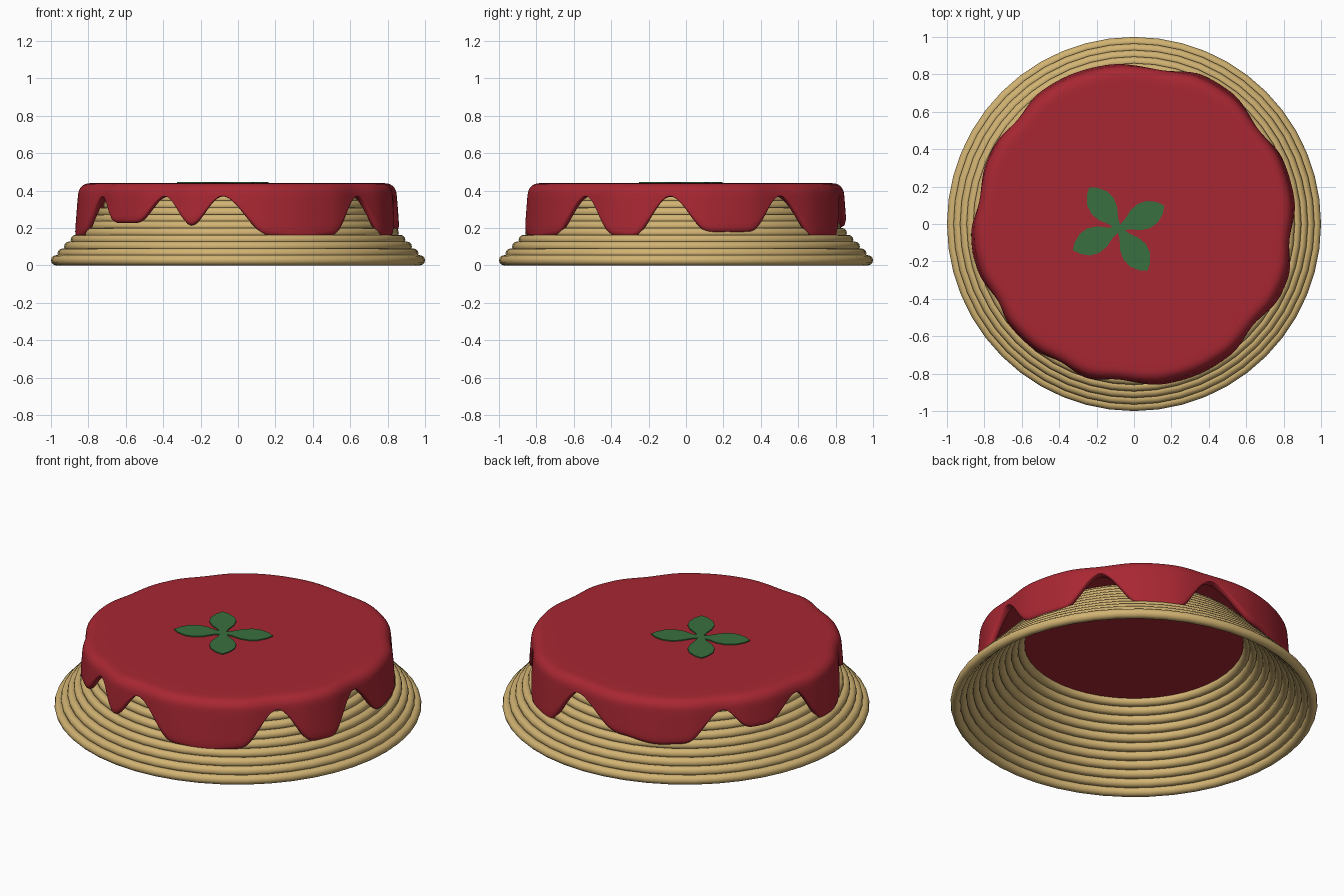
import bpy, bmesh, math

if "Cube" in bpy.data.objects:
    bpy.data.objects.remove(bpy.data.objects["Cube"])

def mat(name, rgb):
    m = bpy.data.materials.new(name)
    m.diffuse_color = (*rgb, 1)
    m.use_nodes = True
    m.node_tree.nodes["Principled BSDF"].inputs["Base Color"].default_value = m.diffuse_color
    return m

PASTA = mat("pasta yellow", (0.64, 0.45, 0.17))
RED = mat("tomato red", (0.39, 0.02, 0.032))
GREEN = mat("basil green", (0.04, 0.16, 0.05))

def make(name, bm, material):
    bmesh.ops.recalc_face_normals(bm, faces=bm.faces[:])
    me = bpy.data.meshes.new(name)
    bm.to_mesh(me)
    bm.free()
    ob = bpy.data.objects.new(name, me)
    bpy.context.collection.objects.link(ob)
    me.materials.append(material)
    return ob

# Stacked pasta rings, shrinking upwards
RINGS = 11
for i in range(RINGS):
    bpy.ops.mesh.primitive_torus_add(
        major_segments=48, minor_segments=12,
        major_radius=0.973 - 0.035 * i, minor_radius=0.027,
        location=(0, 0, 0.027 + 0.0365 * i))
    ob = bpy.context.object
    ob.name = f"pasta_ring_{i + 1}"
    ob.data.materials.append(PASTA)
    bpy.ops.object.shade_smooth()

# Sauce hem height by angle in degrees: drips and scallops
HEM = [(-170, .13), (-163, .16), (-150, .38), (-141, .23), (-129, .23),
       (-118, .38), (-107, .21), (-96, .38), (-79, .16), (-67, .14),
       (-54, .16), (-40, .38), (-27, .16), (-19, .15), (-6, .38),
       (8, .18), (24, .18), (37, .38), (53, .14), (65, .13), (80, .38),
       (100, .21), (114, .18), (125, .19), (139, .38), (149, .25),
       (157, .25), (171, .38), (184, .15), (190, .13)]

def hem(a):
    for (a0, z0), (a1, z1) in zip(HEM, HEM[1:]):
        if a0 <= a <= a1:
            t = (a - a0) / (a1 - a0)
            return z0 + (z1 - z0) * t * t * (3 - 2 * t)

def sauce_profile(a):
    zb = hem(a)
    drip = (0.38 - zb) / 0.25
    r = 0.835 + 0.025 * drip
    pts = [(0.3, 0.44), (0.6, 0.44), (r - 0.12, 0.44)]
    for k in range(5):                      # rounded shoulder
        b = math.radians(22.5 * k)
        pts.append((r - 0.06 + 0.06 * math.sin(b), 0.38 + 0.06 * math.cos(b)))
    for k in range(1, 5):                   # hanging skirt, flaring slightly
        t = k / 4
        pts.append((r + 0.02 * drip * t, 0.38 + (zb - 0.385) * t))
    return pts

# Sauce sheet
bm = bmesh.new()
N = 144
cols = []
for j in range(N):
    a = -170 + 360 * j / N
    c, s = math.cos(math.radians(a)), math.sin(math.radians(a))
    cols.append([bm.verts.new((r * c, r * s, z)) for r, z in sauce_profile(a)])
top = bm.verts.new((0, 0, 0.44))
for j in range(N):
    p, q = cols[j], cols[(j + 1) % N]
    bm.faces.new((top, p[0], q[0]))
    for k in range(len(p) - 1):
        bm.faces.new((p[k], p[k + 1], q[k + 1], q[k]))
sauce = make("tomato_sauce", bm, RED)
if sauce.data.polygons[0].normal.z < 0:
    sauce.data.flip_normals()
sauce.data.shade_smooth()
sol = sauce.modifiers.new("thickness", 'SOLIDIFY')
sol.thickness = 0.04
sol.offset = -1
sub = sauce.modifiers.new("smooth", 'SUBSURF')
sub.levels = sub.render_levels = 1

# Four flat basil leaves
HALF = [(0.0, 0.012), (0.05, 0.03), (0.10, 0.06), (0.15, 0.073),
        (0.20, 0.065), (0.245, 0.035)]
for n, ang in enumerate((27, 126, 205, 304)):
    bm = bmesh.new()
    outline = HALF + [(0.272, 0)] + [(x, -y) for x, y in reversed(HALF)]
    c, s = math.cos(math.radians(ang)), math.sin(math.radians(ang))
    vs = [bm.verts.new((-0.08 + x * c - y * s, -0.025 + x * s + y * c, 0.438))
          for x, y in outline]
    f = bm.faces.new(vs)
    ext = bmesh.ops.extrude_face_region(bm, geom=[f])
    for v in ext["geom"]:
        if isinstance(v, bmesh.types.BMVert):
            v.co.z += 0.008
    make(f"basil_leaf_{n + 1}", bm, GREEN)
